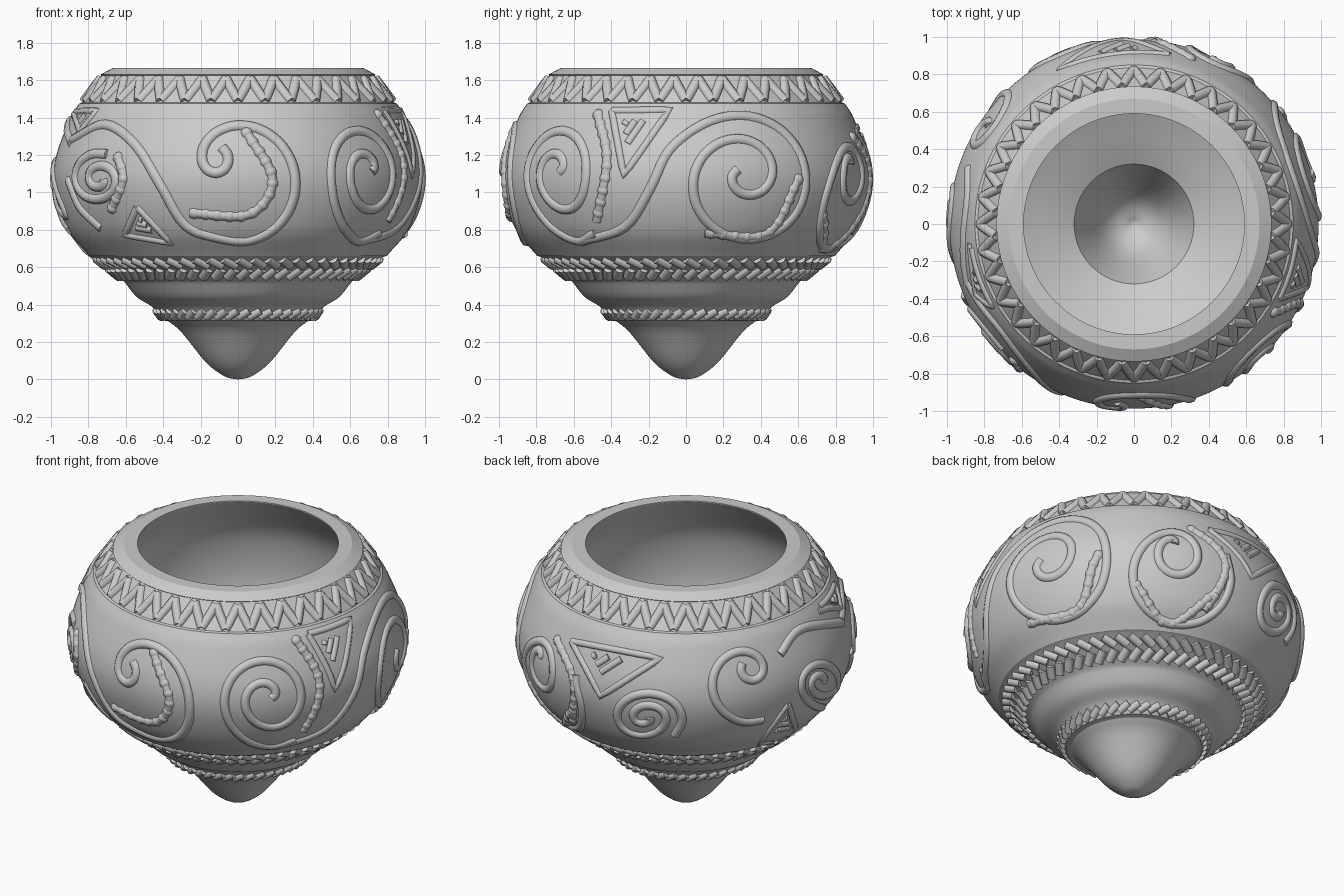
import bpy, bmesh
from math import sin, cos, pi, radians
from mathutils import Vector
from mathutils.bvhtree import BVHTree

if "Cube" in bpy.data.objects:
    bpy.data.objects.remove(bpy.data.objects["Cube"])


def smooth(pts, n=6):
    """Catmull-Rom curve through 2D points."""
    p = [Vector(q) for q in pts]
    p = [2 * p[0] - p[1]] + p + [2 * p[-1] - p[-2]]
    out = []
    for i in range(1, len(p) - 2):
        a, b, c, d = p[i - 1:i + 3]
        for k in range(n):
            t = k / n
            out.append(0.5 * (2 * b + (c - a) * t + (2 * a - 5 * b + 4 * c - d) * t * t
                              + (3 * b - a - 3 * c + d) * t ** 3))
    return out + [p[-2]]


# Lathed vessel: pointed foot, neck, waist band, round belly, lip, hollow inside
foot = smooth([(0, 0), (.07, .016), (.17, .09), (.30, .25), (.37, .31)])
neck = smooth([(.40, .315), (.455, .385), (.54, .44), (.61, .525)])
band = [(.62, .53), (.775, .655)]
belly = smooth([(.795, .66), (.91, .80), (.98, 1.0), (.976, 1.18), (.90, 1.39), (.85, 1.475)])
lip = [(.835, 1.48), (.73, 1.625), (.735, 1.63), (.67, 1.665), (.59, 1.665)]
inside = smooth([(.59, 1.66), (.80, 1.32), (.78, .85), (.32, .57)])
well = smooth([(.32, .57), (.15, .24), (0, .14)])
profile = [tuple(q) for q in foot + neck + band + belly + lip + inside + well]

bm = bmesh.new()
vs = [bm.verts.new((0, -max(r, 0), max(z, 0))) for r, z in profile]
es = [bm.edges.new(e) for e in zip(vs, vs[1:])]
bmesh.ops.spin(bm, geom=vs + es, cent=(0, 0, 0), axis=(0, 0, 1), angle=2 * pi, steps=128)
bmesh.ops.remove_doubles(bm, verts=bm.verts, dist=1e-4)
bmesh.ops.recalc_face_normals(bm, faces=bm.faces)
tree = BVHTree.FromBMesh(bm)


def add_mesh(name, bm):
    me = bpy.data.meshes.new(name)
    bm.to_mesh(me)
    bm.free()
    ob = bpy.data.objects.new(name, me)
    bpy.context.collection.objects.link(ob)
    return ob


def select(ob):
    bpy.ops.object.select_all(action='DESELECT')
    bpy.context.view_layer.objects.active = ob
    ob.select_set(True)


select(add_mesh("vessel_body", bm))
bpy.ops.object.shade_smooth_by_angle(angle=radians(28))


def cast(az, el, u, v, off=0.0):
    """Drop a drawing point seen from a direction onto the vessel wall."""
    a, e = radians(az), radians(el)
    right = Vector((cos(a), sin(a), 0))
    c = Vector((sin(a) * cos(e), -cos(a) * cos(e), sin(e)))
    hit, nor, _, _ = tree.ray_cast(right * u + c.cross(right) * v + c * 5, -c)
    if hit is None:
        return None
    return hit + nor * (off if nor.dot(c) > 0 else -off)


# Drawing planes: azimuth, elevation, origin x, origin y, units scale
FRONT = (0, 0, 238.3, 380, 187)
RIGHT = (90, 0, 686.3, 380, 187)
FR = (35, 25, 238.5, 799.3, 169.5)
BL = (215, 25, 686.3, 799.3, 169.5)
BR = (140, -30, 1133.5, 793.6, 169.5)


def place(view, p, off):
    az, el, cx, cy, s = view
    return cast(az, el, (p[0] - cx) / s, (cy - p[1]) / s, off)


def tubes(name, lines, radius):
    """Rounded ridges following lists of 3D points."""
    cu = bpy.data.curves.new(name, 'CURVE')
    cu.dimensions = '3D'
    cu.bevel_depth = radius
    cu.bevel_resolution = 2
    cu.use_fill_caps = True
    for pts in lines:
        pts = [p for p in pts if p is not None]
        if len(pts) < 2:
            continue
        sp = cu.splines.new('POLY')
        sp.points.add(len(pts) - 1)
        for q, p in zip(sp.points, pts):
            q.co = (*p, 1)
        sp.use_smooth = True
    ob = bpy.data.objects.new(name, cu)
    bpy.context.collection.objects.link(ob)
    select(ob)
    bpy.ops.object.convert(target='MESH')


def scroll(view, curl, end, r, start, sweep, power=1, flat=1, tail=()):
    """Spiral ridge growing from a small curl to a loop, then an optional tail."""
    pts, n = [], int(abs(sweep) / 30)
    for k in range(n + 1):
        g = (k / n) ** power
        t = radians(start + sweep * k / n)
        rad = 4 + (r - 4) * g
        pts.append(Vector(curl).lerp(Vector(end), g) + Vector((rad * cos(t), flat * rad * sin(t))))
    return [place(view, p, -.013) for p in smooth(pts + list(tail), 5)]


# Scroll ridges
tubes("scroll_relief", [
    scroll(FRONT, (218, 148), (251, 180), 68, 0, 480,
           tail=[(185, 226), (160, 185), (135, 145), (105, 125), (72, 140)]),
    [place(BL, p, -.013) for p in smooth([(842, 622), (800, 629), (780, 654)])],
    scroll(FR, (268, 698), (268, 699), 49, 0, -665, .7),
    scroll(RIGHT, (742, 170), (742, 188), 74, 180, -660, .75,
           tail=[(670, 150), (650, 190), (625, 228), (580, 243)]),
    scroll(BR, (1170, 544), (1174, 584), 59, 0, -750, 1.3),
    scroll(BL, (747, 663), (743, 685), 40, 180, -480),
    scroll(BL, (820, 682), (824, 683), 27, 0, -700),
    scroll(BL, (646, 717), (646, 717), 38, 0, 760, 1, .74),
    scroll(FRONT, (100, 180), (98, 180), 27, 0, 650),
    [place(FRONT, p, -.013) for p in smooth([(68, 180), (80, 208), (101, 229)])],
], .031)

# Serrated inner strips: thin ridge with beads along it
serrated = [
    (FRONT, [(247, 133), (273, 180), (250, 215), (190, 214)]),
    (RIGHT, [(598, 115), (607, 160), (597, 222)]),
    (RIGHT, [(799, 180), (768, 234), (705, 234)]),
    (BR, [(1136, 585), (1168, 624), (1216, 592)]),
    (BL, [(558, 640), (574, 680), (573, 722)]),
    (FRONT, [(118, 158), (123, 180), (112, 209)]),
]
tubes("serrated_strips", [[place(v, p, -.01) for p in smooth(pts)] for v, pts in serrated], .028)
bm = bmesh.new()
for v, pts in serrated:
    last = None
    for p in smooth(pts, 40):
        q = place(v, p, -.012)
        if q and (last is None or (q - last).length > .06):
            last = q
            new = bmesh.ops.create_icosphere(bm, subdivisions=2, radius=.034)["verts"]
            bmesh.ops.translate(bm, verts=new, vec=q)
for f in bm.faces:
    f.smooth = True
add_mesh("strip_beads", bm)

# Triangle motifs with small bars inside
triangles = [
    (RIGHT, [(612, 111), (670, 110), (624, 176)]),
    (FRONT, [(137, 208), (125, 236), (171, 244)]),
    (FRONT, [(73, 112), (97, 111), (80, 132)]),
    (BL, [(572, 641), (661, 658), (601, 696)]),
    (BL, [(788, 704), (760, 743), (799, 738)]),
]
frames, bars = [], []
for v, pts in triangles:
    t = [Vector(p) for p in pts]
    mid = sum(t, Vector((0, 0))) / 3
    loop = t + [t[0]]
    frames.append([place(v, a.lerp(b, k / 8), -.009) for a, b in zip(loop, loop[1:]) for k in range(8 + (b == t[0]))])
    for k in (.12, .4, .68):
        a, b = t[0].lerp(t[2], k).lerp(mid, .5), t[0].lerp(t[1], k).lerp(mid, .5)
        bars.append([place(v, a.lerp(b, j / 3), -.008) for j in range(4)])
tubes("triangle_frames", frames, .022)
tubes("triangle_bars", bars, .022)


def ridge(a0, z0, a1, z1, off=-.006, n=4):
    return [cast(a0 + (a1 - a0) * k / n, 0, 0, z0 + (z1 - z0) * k / n, off) for k in range(n + 1)]


# Zigzag collar
zig = []
for i in range(36):
    a = i * 10
    zig += [ridge(a, 1.492, a + 5, 1.61), ridge(a + 5, 1.61, a + 10, 1.492)]
tubes("zigzag_collar", zig, .028)

# Herringbone waist band and twisted foot ring
waist, ring = [], []
for i in range(60):
    a = i * 6
    waist += [ridge(a, .642, a + 5, .605), ridge(a + 5, .59, a + 1, .545)]
for i in range(45):
    ring.append(ridge(i * 8, .332, i * 8 + 8, .368, -.004))
tubes("waist_braid", waist, .028)
tubes("foot_ring_rope", ring, .025)
